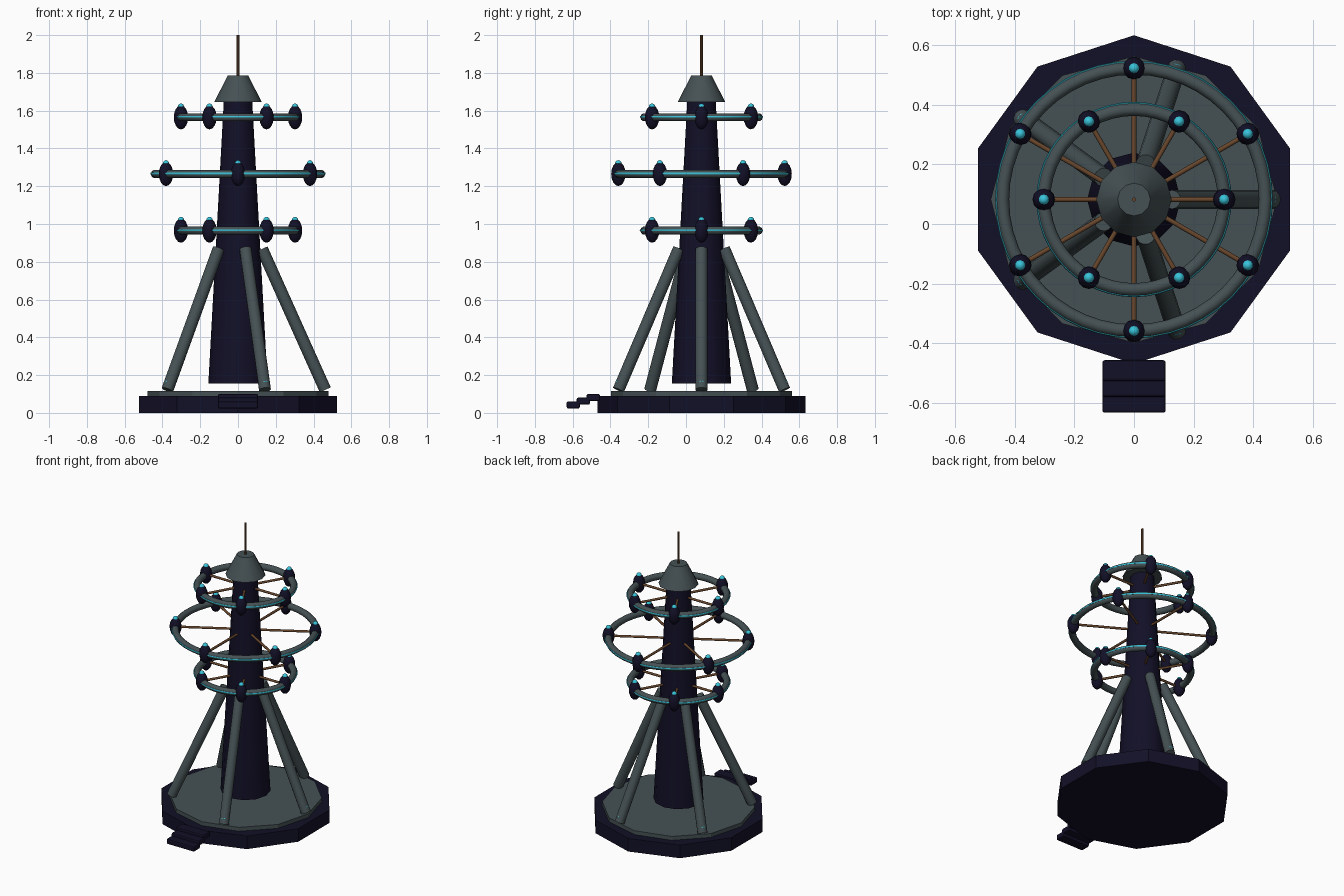
import bpy, math
from mathutils import Vector

if "Cube" in bpy.data.objects:
    bpy.data.objects.remove(bpy.data.objects["Cube"])

CY = 0.082  # tower axis in y


def material(name, rgb):
    m = bpy.data.materials.new(name)
    m.diffuse_color = (*rgb, 1)
    m.use_nodes = True
    m.node_tree.nodes["Principled BSDF"].inputs["Base Color"].default_value = m.diffuse_color
    return m


NAVY = material("dark navy", (0.006, 0.005, 0.020))
GREY = material("slate grey", (0.060, 0.082, 0.088))
COPPER = material("copper", (0.14, 0.062, 0.025))
CYAN = material("cyan glow", (0.04, 0.55, 0.70))


def finish(name, mat, smooth=True, angle=35):
    ob = bpy.context.object
    ob.name = name
    ob.data.materials.append(mat)
    if smooth:
        bpy.ops.object.shade_smooth_by_angle(angle=math.radians(angle))
    return ob


def polar(r, deg, z):
    a = math.radians(deg)
    return Vector((r * math.cos(a), CY + r * math.sin(a), z))


def frustum(name, mat, sides, r1, r2, z1, z2, smooth=True):
    # Blender cones start with a vertex on +y
    bpy.ops.mesh.primitive_cone_add(vertices=sides, radius1=r1, radius2=r2,
                                    depth=z2 - z1, location=(0, CY, (z1 + z2) / 2))
    return finish(name, mat, smooth)


def rod(name, mat, a, b, r, sides):
    d = b - a
    bpy.ops.mesh.primitive_cylinder_add(vertices=sides, radius=r, depth=d.length,
                                        location=(a + b) / 2,
                                        rotation=d.to_track_quat('Z', 'Y').to_euler())
    return finish(name, mat, angle=50)


def ball(name, mat, loc, scale, seg=12, rings=8, turn=0):
    bpy.ops.mesh.primitive_uv_sphere_add(segments=seg, ring_count=rings, radius=1,
                                         location=loc, rotation=(0, 0, math.radians(turn)))
    bpy.context.object.scale = scale
    return finish(name, mat, angle=60)


def torus(name, mat, R, r, z, minor):
    bpy.ops.mesh.primitive_torus_add(major_radius=R, minor_radius=r, major_segments=48,
                                     minor_segments=minor, location=(0, CY, z))
    return finish(name, mat, angle=60)


# Base, deck, tower, cap and mast
frustum("base", NAVY, 10, 0.55, 0.55, 0, 0.09, False)
frustum("deck", GREY, 12, 0.48, 0.48, 0.09, 0.117, False)
frustum("tower", NAVY, 12, 0.157, 0.075, 0.155, 1.655)
frustum("cap", GREY, 12, 0.126, 0.055, 1.645, 1.785)
frustum("mast", COPPER, 8, 0.0075, 0.0075, 1.78, 2.0)

# Five leaning legs with a small light near each foot
for i in range(5):
    ang = 72 * i
    rod("leg", GREY, polar(0.462, ang, 0.122), polar(0.127, ang, 0.868), 0.032, 12)
    ball("leg_light", CYAN, polar(0.471, ang, 0.165), (0.006, 0.015, 0.007), 8, 6, ang)

# Three rings with glowing edge, spokes, pods and pod lights
for R, z, start in ((0.302, 0.965, 0), (0.44, 1.265, 30), (0.302, 1.565, 0)):
    torus("ring", GREY, R, 0.022, z, 10)
    torus("ring_glow", CYAN, R + 0.020, 0.005, z + 0.002, 6)
    for i in range(6):
        ang = start + 60 * i
        rod("spoke", COPPER, polar(0.06, ang, z), polar(R, ang, z), 0.008, 8)
        ball("pod", NAVY, polar(R, ang, z), (0.038, 0.038, 0.064))
        ball("pod_light", CYAN, polar(R, ang, z + 0.054), (0.018, 0.018, 0.019), 10, 6)

# Three rounded entry steps
for i in range(3):
    bpy.ops.mesh.primitive_cube_add(size=1, location=(0, -0.597 + 0.053 * i, 0.042 + 0.02 * i))
    step = bpy.context.object
    step.scale = (0.212, 0.07, 0.037)
    bpy.ops.object.transform_apply(location=False, rotation=False, scale=True)
    bev = step.modifiers.new("round", 'BEVEL')
    bev.width = 0.008
    bev.segments = 2
    finish("step", NAVY, False)
